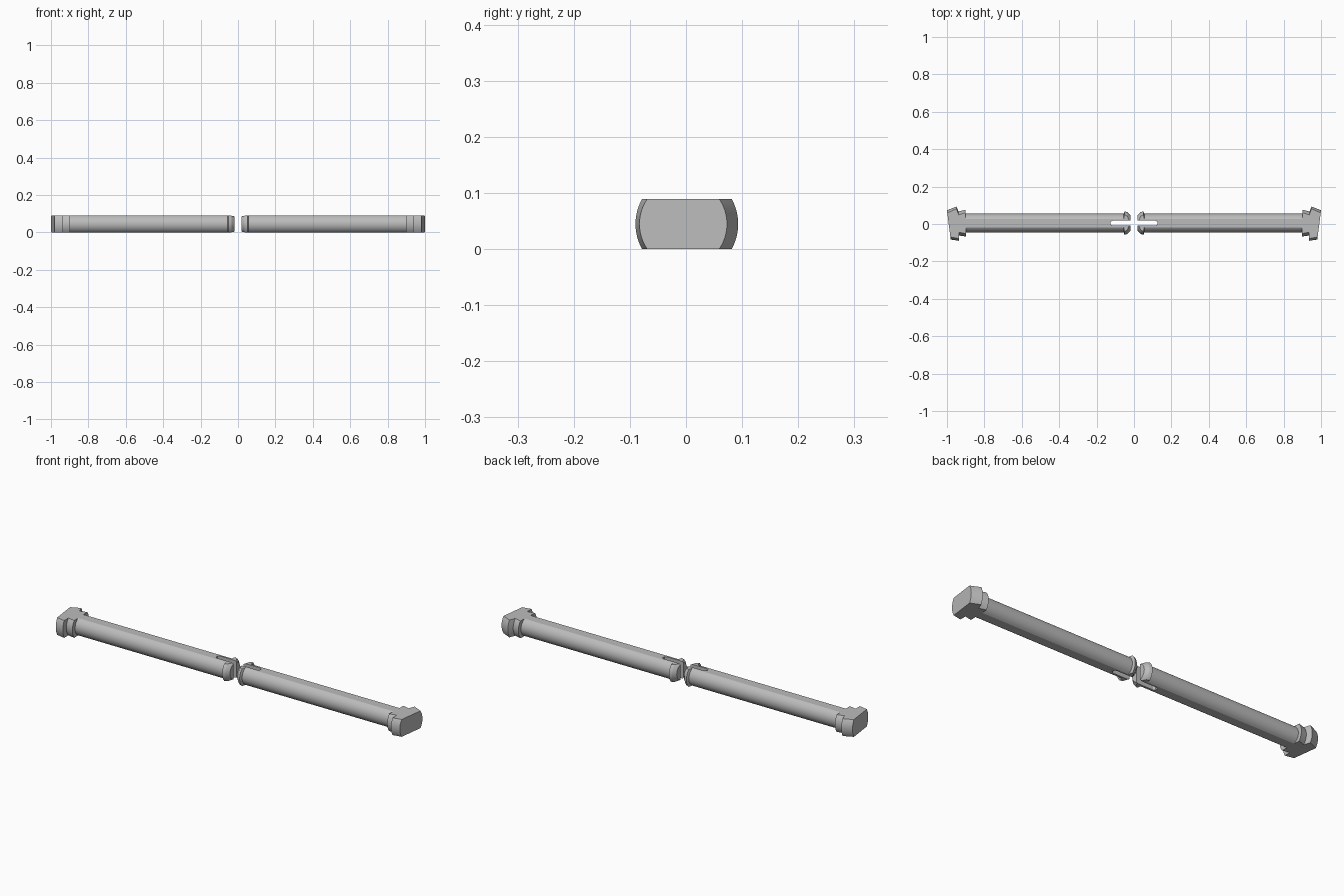
import bpy, bmesh, math
from mathutils import Vector

if "Cube" in bpy.data.objects:
    bpy.data.objects.remove(bpy.data.objects["Cube"], do_unlink=True)

HALF = 0.0445      # half height between the flats
MID_Y = 0.005      # shaft axis

grey = bpy.data.materials.new("light grey plastic")
grey.use_nodes = True
grey.diffuse_color = (0.5, 0.5, 0.5, 1)
grey.node_tree.nodes["Principled BSDF"].inputs["Base Color"].default_value = (0.5, 0.5, 0.5, 1)


def make_object(name, bm):
    bmesh.ops.recalc_face_normals(bm, faces=bm.faces)
    mesh = bpy.data.meshes.new(name)
    bm.to_mesh(mesh)
    bm.free()
    mesh.materials.append(grey)
    obj = bpy.data.objects.new(name, mesh)
    bpy.context.collection.objects.link(obj)
    return obj


def ring(bm, low, high, side, steps=12):
    """Circle cut by two flats, spanning two plan points."""
    low, high = Vector(low), Vector(high)
    radius = (high - low).length / 2
    limit = math.asin(min(1, HALF / radius))
    angles = [-limit + 2 * limit * i / steps for i in range(steps + 1)]
    angles += [math.pi + a for a in angles]
    verts = []
    for a in angles:
        p = (low + high) / 2 + (high - low) / 2 * math.cos(a)
        z = max(-HALF, min(HALF, radius * math.sin(a)))
        verts.append(bm.verts.new((side * p.x, p.y, z + HALF)))
    return verts


def straight(x, r):
    return (x, MID_Y - r), (x, MID_Y + r)


# Stations from the split barb, along the shaft, to the slanted head
stations = [
    straight(0.02, 0.042), straight(0.036, 0.058), straight(0.05, 0.063),
    straight(0.055, 0.05),
    ((0.897, -0.045), (0.902, 0.055)),
    ((0.897, -0.067), (0.902, 0.076)),
    ((0.935, -0.062), (0.938, 0.067)),
    ((0.935, -0.09), (0.95, 0.093)),
    ((0.98, -0.083), (1.0, 0.073)),
]
slot_plan = [(0, -0.008), (0.115, -0.008), (0.125, -0.002),
             (0.125, 0.012), (0.115, 0.018), (0, 0.018)]

for side, label in ((1, "left"), (-1, "right")):
    # Pin body
    bm = bmesh.new()
    rings = [ring(bm, low, high, side) for low, high in stations]
    for a, b in zip(rings, rings[1:]):
        for i in range(len(a)):
            j = (i + 1) % len(a)
            bm.faces.new((a[i], a[j], b[j], b[i]))
    bm.faces.new(rings[0])
    bm.faces.new(rings[-1])
    pin = make_object(label + "_snap_pin", bm)

    # Slot that splits the barb
    bm = bmesh.new()
    face = bm.faces.new([bm.verts.new((side * x, y, -0.1)) for x, y in slot_plan])
    grown = bmesh.ops.extrude_face_region(bm, geom=[face])["geom"]
    bmesh.ops.translate(bm, vec=(0, 0, 0.3),
                        verts=[v for v in grown if isinstance(v, bmesh.types.BMVert)])
    cutter = make_object(label + "_slot_cutter", bm)
    cutter.hide_render = True

    cut = pin.modifiers.new("slot", "BOOLEAN")
    cut.operation = "DIFFERENCE"
    cut.solver = "EXACT"
    cut.object = cutter
    bpy.ops.object.select_all(action="DESELECT")
    pin.select_set(True)
    bpy.context.view_layer.objects.active = pin
    bpy.ops.object.modifier_apply(modifier="slot")
    bpy.data.objects.remove(cutter, do_unlink=True)
    bpy.ops.object.shade_smooth_by_angle(angle=math.radians(25))
